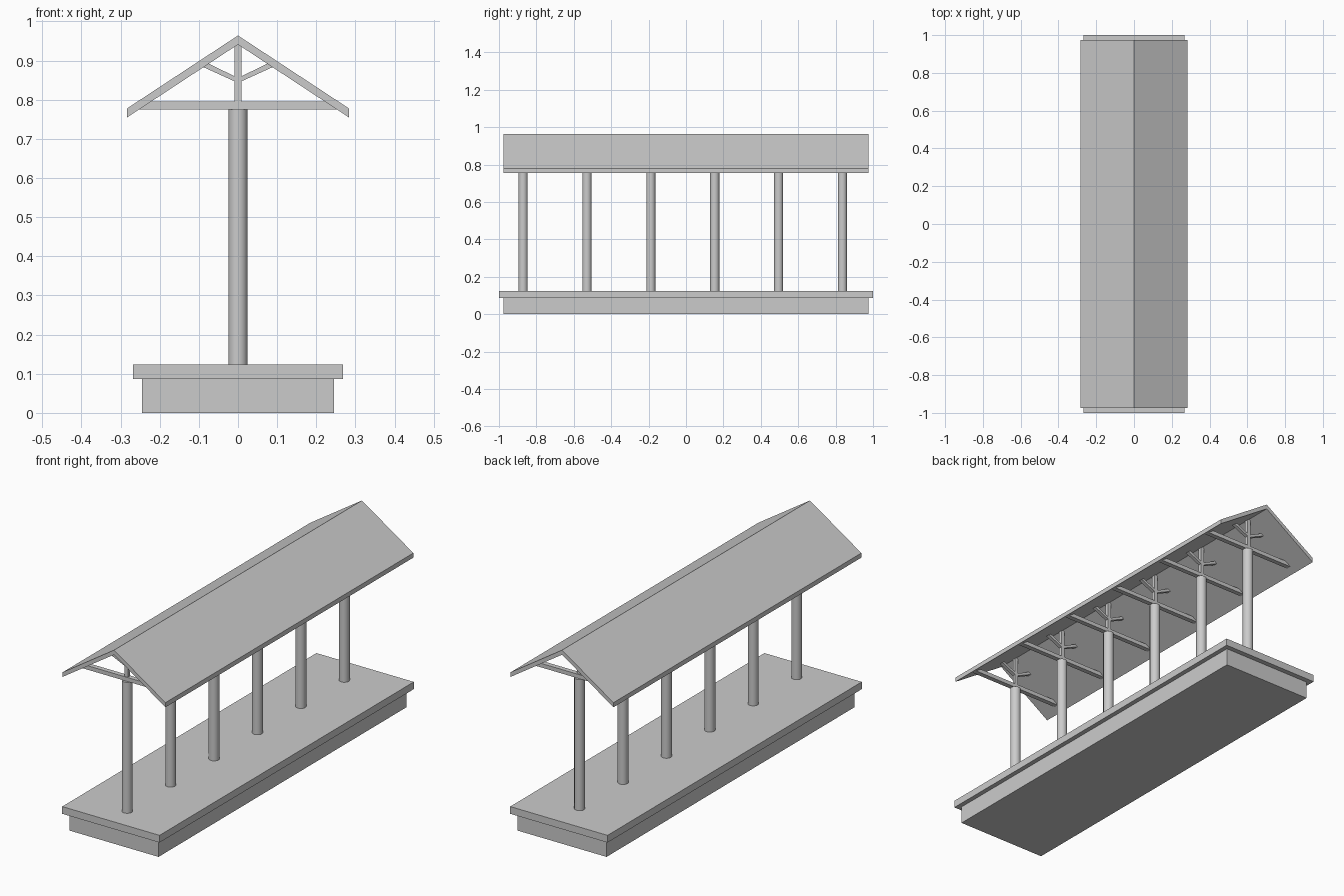
import bpy
import math

if "Cube" in bpy.data.objects:
    bpy.data.objects.remove(bpy.data.objects["Cube"])


def box(name, x, y0, y1, z0, z1):
    return prism(name, [(-x, z0), (x, z0), (x, z1), (-x, z1)], y0, y1)


def prism(name, profile, y0, y1):
    """Extrude a counter-clockwise x-z profile along y."""
    n = len(profile)
    verts = [(x, y, z) for y in (y0, y1) for x, z in profile]
    faces = [tuple(range(n)), tuple(reversed(range(n, 2 * n)))]
    faces += [(i, i + n, (i + 1) % n + n, (i + 1) % n) for i in range(n)]
    mesh = bpy.data.meshes.new(name)
    mesh.from_pydata(verts, [], faces)
    mesh.update()
    obj = bpy.data.objects.new(name, mesh)
    bpy.context.collection.objects.link(obj)
    return obj


# Platform: plinth with an overhanging slab
box("platform_plinth", 0.245, -0.975, 0.975, 0.0, 0.087)
box("platform_slab", 0.268, -1.0, 1.0, 0.087, 0.123)

# Gabled roof with vertically cut eaves
prism("gable_roof", [(-0.283, 0.755), (0, 0.941), (0.283, 0.755),
                     (0.283, 0.778), (0, 0.964), (-0.283, 0.778)], -0.975, 0.975)

# Row of columns, each carrying a timber truss
for i in range(6):
    y = -0.871 + i * 0.3415

    bpy.ops.mesh.primitive_cylinder_add(vertices=24, radius=0.0245, depth=0.652,
                                        location=(0, y, 0.449))
    column = bpy.context.object
    column.name = f"column_{i + 1}"
    bpy.ops.object.shade_smooth_by_angle(angle=math.radians(40))

    # Tie beam with ends sloped to the roof underside
    prism(f"tie_beam_{i + 1}", [(-0.252, 0.775), (0.252, 0.775),
                                (0.222, 0.795), (-0.222, 0.795)], y - 0.012, y + 0.012)

    # King post, and a brace on either side
    box(f"king_post_{i + 1}", 0.009, y - 0.009, y + 0.009, 0.795, 0.941)
    brace = [(0.009, 0.847), (0.088, 0.883), (0.075, 0.892), (0.009, 0.860)]
    prism(f"brace_right_{i + 1}", brace, y - 0.009, y + 0.009)
    prism(f"brace_left_{i + 1}", [(-x, z) for x, z in reversed(brace)],
          y - 0.009, y + 0.009)
